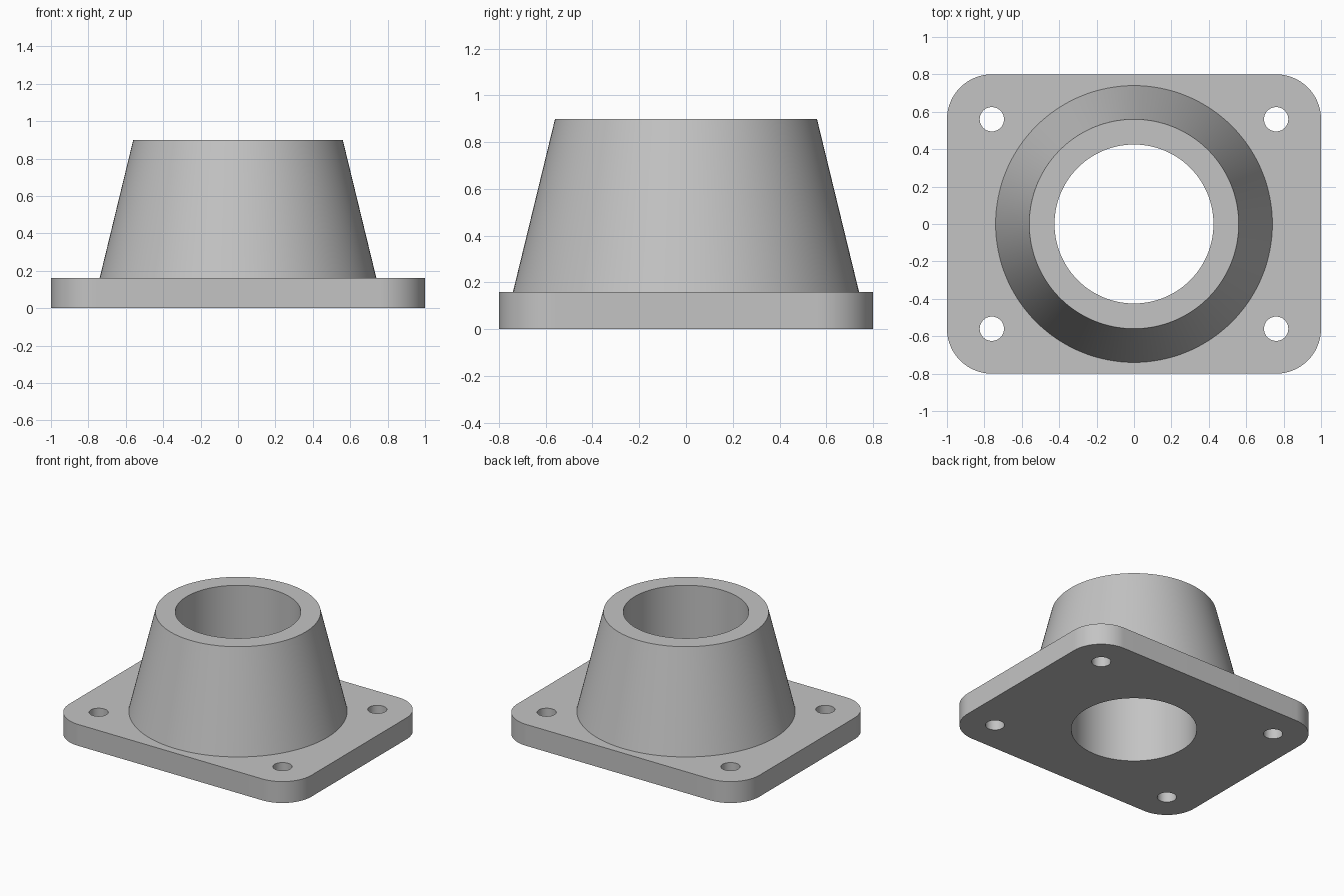
import bpy, bmesh, math

if "Cube" in bpy.data.objects:
    bpy.data.objects.remove(bpy.data.objects["Cube"])

PLATE_X, PLATE_Y, PLATE_H = 1.0, 0.8, 0.16
CORNER_R = 0.24
HOLE_R, BORE_R = 0.065, 0.425
BASE_R, TOP_R, HEIGHT = 0.74, 0.56, 0.90

grey = bpy.data.materials.new("plain grey")
grey.diffuse_color = (0.55, 0.55, 0.55, 1)
grey.use_nodes = True
grey.node_tree.nodes["Principled BSDF"].inputs["Base Color"].default_value = grey.diffuse_color


def make_object(name, bm):
    bmesh.ops.recalc_face_normals(bm, faces=bm.faces)
    mesh = bpy.data.meshes.new(name)
    bm.to_mesh(mesh)
    bm.free()
    mesh.materials.append(grey)
    obj = bpy.data.objects.new(name, mesh)
    bpy.context.collection.objects.link(obj)
    return obj


def frustum(name, x, y, z0, z1, r0, r1, segments):
    bm = bmesh.new()
    bmesh.ops.create_cone(bm, cap_ends=True, segments=segments,
                          radius1=r0, radius2=r1, depth=z1 - z0)
    bmesh.ops.translate(bm, verts=bm.verts, vec=(x, y, (z0 + z1) / 2))
    return make_object(name, bm)


def rounded_plate(name, steps=24):
    bm = bmesh.new()
    outline = []
    for i, (sx, sy) in enumerate([(1, 1), (-1, 1), (-1, -1), (1, -1)]):
        for k in range(steps + 1):
            a = math.pi / 2 * (i + k / steps)
            outline.append(bm.verts.new((sx * (PLATE_X - CORNER_R) + CORNER_R * math.cos(a),
                                         sy * (PLATE_Y - CORNER_R) + CORNER_R * math.sin(a), 0)))
    face = bm.faces.new(outline)
    top = bmesh.ops.extrude_face_region(bm, geom=[face], use_keep_orig=True)["geom"]
    bmesh.ops.translate(bm, verts=[v for v in top if isinstance(v, bmesh.types.BMVert)],
                        vec=(0, 0, PLATE_H))
    return make_object(name, bm)


def combine(target, tool, operation):
    mod = target.modifiers.new(operation.lower(), 'BOOLEAN')
    mod.operation, mod.solver, mod.object = operation, 'EXACT', tool
    bpy.context.view_layer.objects.active = target
    bpy.ops.object.modifier_apply(modifier=mod.name)
    bpy.data.objects.remove(tool)


# Rounded mounting plate joined to the tapered collar
flange = rounded_plate("flanged_collar")
slope = (BASE_R - TOP_R) / (HEIGHT - PLATE_H)
sink = 0.08
collar = frustum("collar", 0, 0, PLATE_H - sink, HEIGHT, BASE_R + slope * sink, TOP_R, 128)
combine(flange, collar, 'UNION')

# Straight central bore
combine(flange, frustum("bore_cutter", 0, 0, -0.2, 1.2, BORE_R, BORE_R, 128), 'DIFFERENCE')

# Bolt holes, concentric with the corners
for sx in (-1, 1):
    for sy in (-1, 1):
        hole = frustum("hole_cutter", sx * (PLATE_X - CORNER_R), sy * (PLATE_Y - CORNER_R),
                       -0.2, 0.5, HOLE_R, HOLE_R, 48)
        combine(flange, hole, 'DIFFERENCE')

# Smooth curved walls, crisp rims
bpy.ops.object.select_all(action='DESELECT')
flange.select_set(True)
bpy.context.view_layer.objects.active = flange
bpy.ops.object.shade_smooth_by_angle(angle=math.radians(30))
